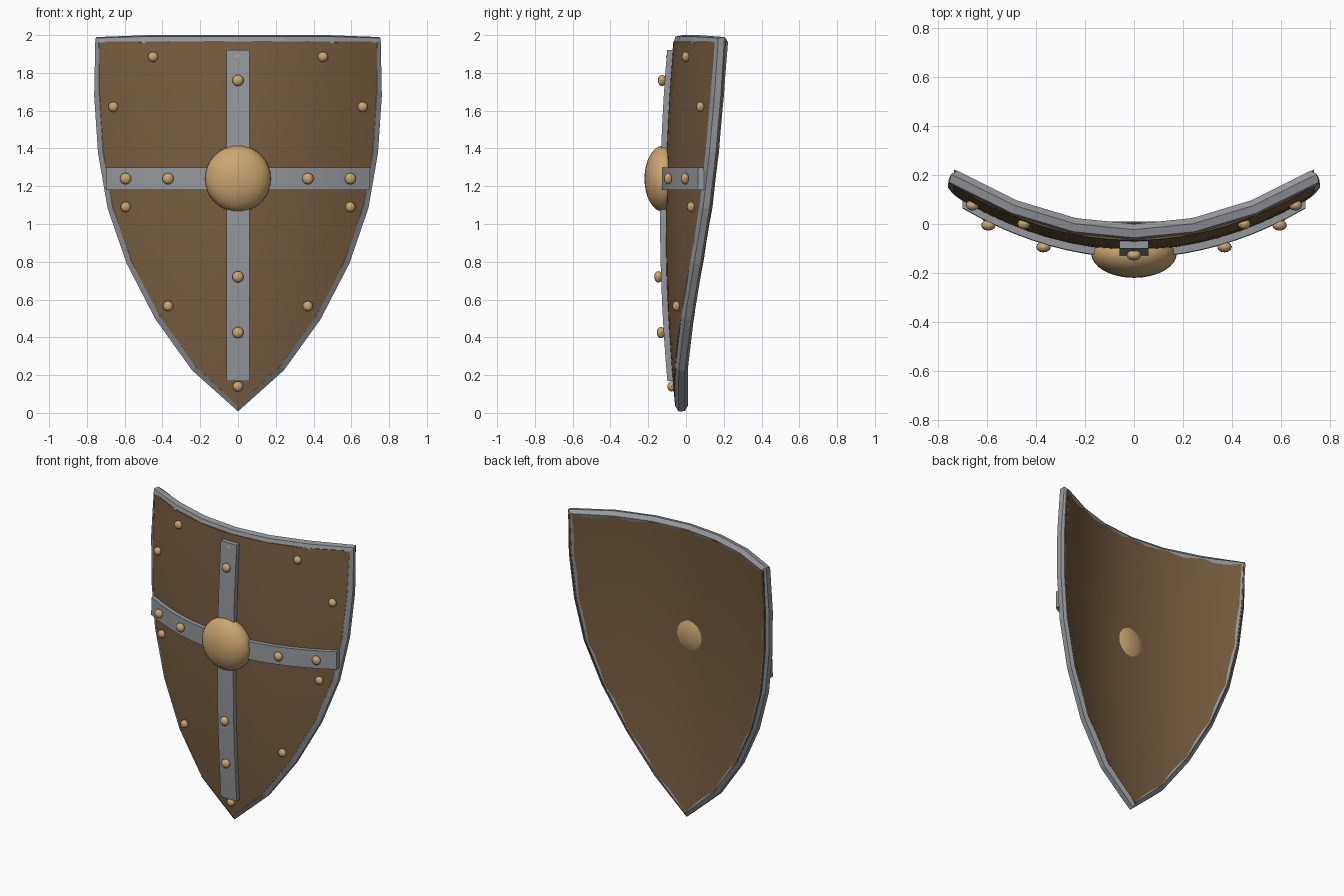
import bpy, bmesh, math

if "Cube" in bpy.data.objects:
    bpy.data.objects.remove(bpy.data.objects["Cube"])


def material(name, rgb):
    m = bpy.data.materials.new(name)
    m.diffuse_color = (*rgb, 1)
    m.use_nodes = True
    m.node_tree.nodes["Principled BSDF"].inputs["Base Color"].default_value = m.diffuse_color
    return m


WOOD = material("brown wood", (0.18, 0.108, 0.05))
STEEL = material("grey steel", (0.30, 0.31, 0.33))
BRASS = material("brass", (0.60, 0.38, 0.16))

# Half outline of the rim centre line, tip to top corner (x, z)
OUTLINE = [(0, .038), (.22, .245), (.41, .51), (.56, .80), (.66, 1.09),
           (.71, 1.38), (.73, 1.68), (.73, 1.967)]


def mid_y(x, z):
    """Middle surface of the shield, bowed sideways and along its height."""
    return 0.41 * x * x - 0.075 + 0.05 * (z - 1.05) ** 2


def finish(name, bm, mat, smooth=True):
    bmesh.ops.recalc_face_normals(bm, faces=bm.faces)
    me = bpy.data.meshes.new(name)
    bm.to_mesh(me)
    bm.free()
    ob = bpy.data.objects.new(name, me)
    bpy.context.collection.objects.link(ob)
    me.materials.clear()
    me.materials.append(mat)
    if smooth:
        bpy.ops.object.select_all(action='DESELECT')
        ob.select_set(True)
        bpy.context.view_layer.objects.active = ob
        bpy.ops.object.shade_smooth_by_angle(angle=math.radians(35))
    return ob


def slab(name, rows, front, back, mat):
    """Closed plate from rows of (x, z) points lying on the bowed surface."""
    bm = bmesh.new()
    sides = []
    for off in (front, back):
        grid = [[bm.verts.new((x, mid_y(x, z) + off, z)) for x, z in r] for r in rows]
        sides.append(grid)
        for a, b in zip(grid, grid[1:]):
            for i in range(len(a) - 1):
                bm.faces.new((a[i], a[i + 1], b[i + 1], b[i]))

    def border(g):
        return (g[0] + [r[-1] for r in g[1:-1]] + g[-1][::-1]
                + [r[0] for r in g[-2:0:-1]])
    f, k = border(sides[0]), border(sides[1])
    for i in range(len(f)):
        j = (i + 1) % len(f)
        bm.faces.new((f[i], f[j], k[j], k[i]))
    bmesh.ops.remove_doubles(bm, verts=bm.verts, dist=1e-5)
    return finish(name, bm, mat)


# Wooden body
rows = []
COLS, SUB = 16, 3
for (x0, z0), (x1, z1) in zip(OUTLINE, OUTLINE[1:]):
    for s in range(SUB):
        t = s / SUB
        rows.append((x0 + (x1 - x0) * t, z0 + (z1 - z0) * t))
rows.append(OUTLINE[-1])
rows[0] = (0.004, rows[0][1])
slab("shield_body",
     [[(w * 1.008 * (2 * c / COLS - 1), z) for c in range(COLS + 1)] for w, z in rows],
     -0.034, 0.034, WOOD)

# Steel rim: six-sided tube following the outline
top = [(x, 1.967) for x in (.49, .245, 0, -.245, -.49)]
loop = OUTLINE + top + [(-x, z) for x, z in OUTLINE[:0:-1]]
cu = bpy.data.curves.new("rim_path", 'CURVE')
cu.dimensions = '3D'
cu.bevel_depth = 0.034
cu.bevel_resolution = 1
sp = cu.splines.new('POLY')
sp.points.add(len(loop) - 1)
for p, (x, z) in zip(sp.points, loop):
    p.co = (x, mid_y(x, z), z, 1)
sp.use_cyclic_u = True
path = bpy.data.objects.new("rim_path", cu)
bpy.context.collection.objects.link(path)
me = bpy.data.meshes.new_from_object(path.evaluated_get(bpy.context.evaluated_depsgraph_get()))
bm = bmesh.new()
bm.from_mesh(me)
for f in bm.faces:
    f.smooth = False
    f.material_index = 0
bpy.data.objects.remove(path)
finish("rim", bm, STEEL, smooth=False)

# Steel cross bands
slab("vertical_band", [[(-.06, z), (.06, z)] for z in
                       [.17 + 1.75 * i / 14 for i in range(15)]], -0.064, -0.03, STEEL)
slab("horizontal_band", [[(.70 * (i / 10 - 1), z) for i in range(21)] for z in (1.18, 1.30)],
     -0.064, -0.03, STEEL)


# Brass boss and rivets
def dome(name, x, y, z, r, depth, segs, rings):
    bm = bmesh.new()
    bmesh.ops.create_uvsphere(bm, u_segments=segs, v_segments=rings, radius=1)
    for v in bm.verts:
        a, b, c = v.co
        v.co = (x + a * r, y + b * depth, z + c * r)
    return finish(name, bm, BRASS)


dome("boss", 0, -0.12, 1.24, 0.175, 0.10, 32, 16)

edge = [(.45, 1.885), (.66, 1.62), (.595, 1.09), (.37, .565), (0, .14), (0, 1.885)]
band = [(0, 1.76), (0, .72), (0, .425), (.37, 1.24), (.595, 1.24)]
for kind, spots, off, r in (("edge_rivet", edge, -0.043, .027), ("band_rivet", band, -0.077, .03)):
    for x, z in spots:
        for sx in ((1, -1) if x else (1,)):
            dome(kind, sx * x, mid_y(x, z) + off, z, r, 0.022, 12, 8)
